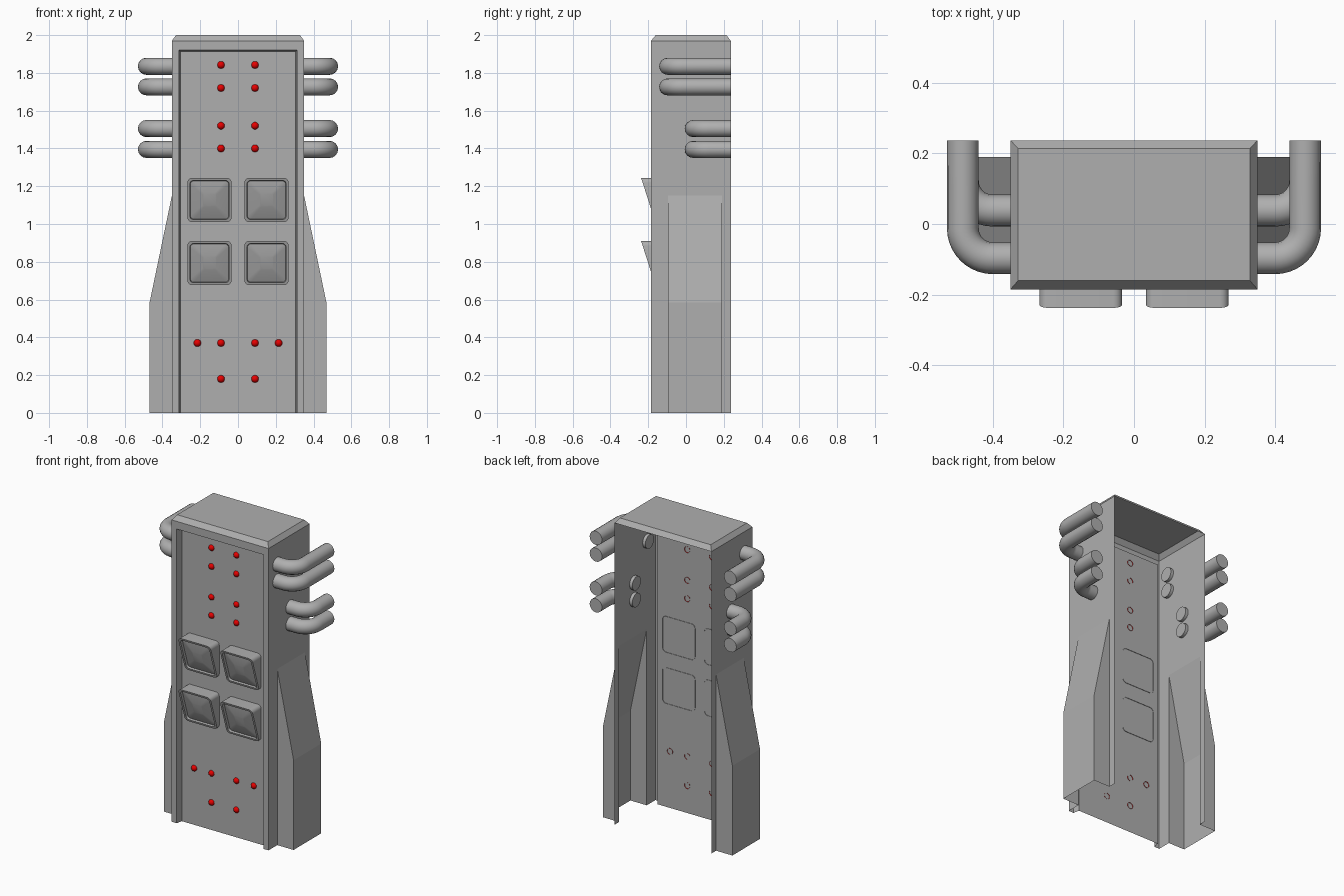
import bpy, bmesh, math

if "Cube" in bpy.data.objects:
    bpy.data.objects.remove(bpy.data.objects["Cube"])

FRONT, BACK, PANEL = -0.185, 0.237, -0.144   # main y planes


def material(name, rgb):
    m = bpy.data.materials.new(name)
    m.diffuse_color = (*rgb, 1)
    m.use_nodes = True
    m.node_tree.nodes["Principled BSDF"].inputs["Base Color"].default_value = m.diffuse_color
    return m


grey = material("dark_grey", (0.43, 0.43, 0.43))
red = material("red", (0.8, 0.0, 0.0))


def smooth_object(ob, deg):
    bpy.ops.object.select_all(action='DESELECT')
    ob.select_set(True)
    bpy.context.view_layer.objects.active = ob
    bpy.ops.object.shade_smooth_by_angle(angle=math.radians(deg))


def finish(name, bm, smooth=None, mat=grey):
    bmesh.ops.remove_doubles(bm, verts=bm.verts, dist=1e-5)
    bmesh.ops.recalc_face_normals(bm, faces=bm.faces)
    me = bpy.data.meshes.new(name)
    bm.to_mesh(me)
    bm.free()
    ob = bpy.data.objects.new(name, me)
    bpy.context.collection.objects.link(ob)
    me.materials.append(mat)
    if smooth:
        smooth_object(ob, smooth)


# --- Sheet housing: open at the back and bottom, with flared sides ---
bm = bmesh.new()


def face(*pts):
    bm.faces.new([bm.verts.new(p) for p in pts])


W, H = 0.35, 1.97
xo, xi, zo, zi = 0.313, 0.305, 1.92, 1.912      # recess outer / inner edge
wf, wb, wx, wz, wt = -0.095, 0.19, 0.468, 0.585, 1.15   # flare

# front frame, recessed panel and recess top wall
face((-W, FRONT, 0), (-W, FRONT, H), (W, FRONT, H), (W, FRONT, 0),
     (xo, FRONT, 0), (xo, FRONT, zo), (-xo, FRONT, zo), (-xo, FRONT, 0))
face((-xi, PANEL, 0), (xi, PANEL, 0), (xi, PANEL, zi), (-xi, PANEL, zi))
face((-xo, FRONT, zo), (xo, FRONT, zo), (xi, PANEL, zi), (-xi, PANEL, zi))

for s in (1, -1):
    a, o, i, w = s * W, s * xo, s * xi, s * wx
    # recess side wall
    face((o, FRONT, 0), (o, FRONT, zo), (i, PANEL, zi), (i, PANEL, 0))
    # side wall, notched where the flare opens
    face((a, BACK, 0), (a, BACK, H), (a, FRONT, H), (a, FRONT, 0),
         (a, wf, 0), (a, wf, wt), (a, wb, wt), (a, wb, 0))
    # flare
    face((w, wf, 0), (w, wb, 0), (w, wb, wz), (w, wf, wz))
    face((w, wf, wz), (w, wb, wz), (a, wb, wt), (a, wf, wt))
    for y in (wf, wb):
        face((a, y, 0), (w, y, 0), (w, y, wz), (a, y, wt))

# chamfered top
low = [(-W, FRONT, H), (W, FRONT, H), (W, BACK, H), (-W, BACK, H)]
top = [(-0.328, -0.16, 2), (0.328, -0.16, 2), (0.328, 0.214, 2), (-0.328, 0.214, 2)]
face(*top)
for k in range(4):
    n = (k + 1) % 4
    face(low[k], low[n], top[n], top[k])
finish("housing", bm)


# --- Wedge-shaped pads with a rim and a cushioned face ---
def rounded_square(half, r, n=5):
    pts = []
    for q in range(4):
        cx = (half - r) * (1 if q in (0, 3) else -1)
        cz = (half - r) * (1 if q in (0, 1) else -1)
        for k in range(n + 1):
            t = math.radians(90 * q + 90 * k / n)
            pts.append((cx + r * math.cos(t), cz + r * math.sin(t)))
    return pts


def pad(name, x, z):
    bm = bmesh.new()
    # half size, corner radius, depth below the slanted face
    rings = [(0.117, 0.025, None), (0.117, 0.025, 0), (0.104, 0.02, 0),
             (0.101, 0.018, 0.016), (0.035, 0.008, 0.0)]
    loops = []
    for half, r, d in rings:
        loop = []
        for px, pz in rounded_square(half, r):
            # the open rear edge just pierces the panel
            y = PANEL + 0.003 if d is None else min(-0.2 - pz * 0.322 + d, PANEL - 0.002)
            loop.append(bm.verts.new((x + px, y, z + pz)))
        loops.append(loop)
    for a, b in zip(loops, loops[1:]):
        for k in range(len(a)):
            n = (k + 1) % len(a)
            bm.faces.new((a[k], a[n], b[n], b[k]))
    bm.faces.new(loops[-1])
    finish(name, bm, 30)


for x in (-0.151, 0.151):
    for z in (1.127, 0.793):
        pad("pad", x, z)

# --- Red indicator domes, open rear edge just piercing the panel ---
spots = [(0.09, z) for z in (1.842, 1.72, 1.52, 1.4, 0.37, 0.18)] + [(0.215, 0.37)]
for x, z in spots:
    for s in (1, -1):
        bm = bmesh.new()
        bmesh.ops.create_uvsphere(bm, u_segments=20, v_segments=12, radius=0.02)
        bmesh.ops.delete(bm, geom=[v for v in bm.verts if v.co.z < -1e-4], context='VERTS')
        for v in bm.verts:
            v.co = (s * x + v.co.x, PANEL + 0.003 - v.co.z, z + v.co.y)
        finish("indicator_light", bm, 60, red)


# --- Side pipes: out of the wall, then bent toward the back ---
def pipe(s, y, z, cx=0.485, r=0.085):
    pts = [(0.33, y)]
    for k in range(11):
        t = math.radians(-90 + 9 * k)
        pts.append((cx - r + r * math.cos(t), y + r + r * math.sin(t)))
    pts.append((cx, BACK))
    cu = bpy.data.curves.new("pipe", 'CURVE')
    cu.dimensions = '3D'
    cu.bevel_depth = 0.045
    cu.bevel_resolution = 6
    cu.use_fill_caps = True
    cu.materials.append(grey)
    sp = cu.splines.new('POLY')
    sp.points.add(len(pts) - 1)
    for p, (px, py) in zip(sp.points, pts):
        p.co = (s * px, py, z, 1)
    ob = bpy.data.objects.new("pipe", cu)
    bpy.context.collection.objects.link(ob)
    bpy.ops.object.select_all(action='DESELECT')
    ob.select_set(True)
    bpy.context.view_layer.objects.active = ob
    bpy.ops.object.convert(target='MESH')
    smooth_object(bpy.context.view_layer.objects.active, 40)


for s in (1, -1):
    for y, z in ((-0.097, 1.835), (-0.097, 1.726), (0.038, 1.505), (0.038, 1.395)):
        pipe(s, y, z)
